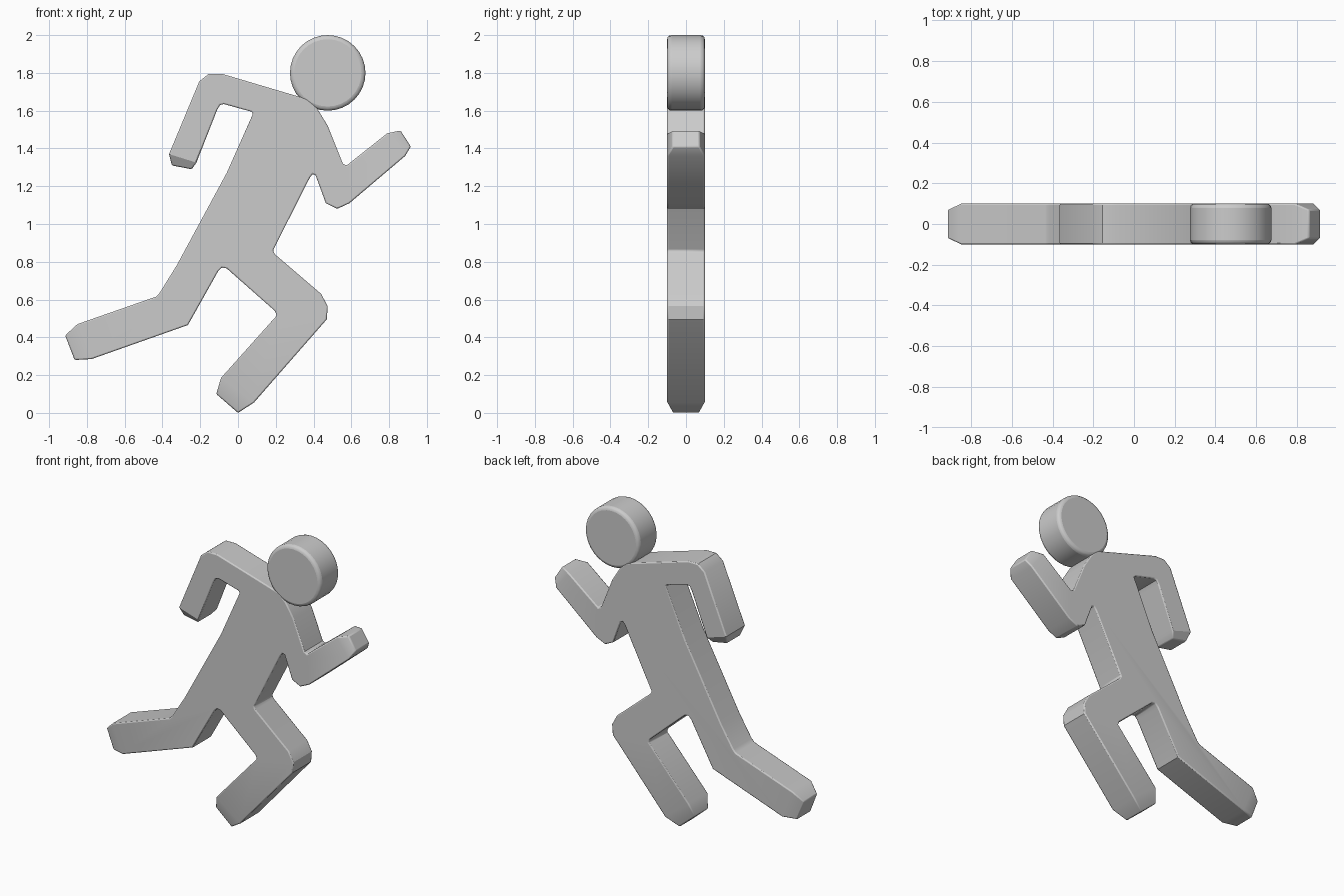
import bpy, bmesh, math

if "Cube" in bpy.data.objects:
    bpy.data.objects.remove(bpy.data.objects["Cube"])

HALF = 0.1       # half thickness of the figure
TIP_HALF = 0.07  # half thickness at hand and foot ends

# Outline (x, z) by body part, clockwise from the neck; pairs in tips are limb ends
front_arm = [(0.42, 1.61), (0.475, 1.52), (0.555, 1.32), (0.575, 1.31), (0.79, 1.48),
             (0.86, 1.495), (0.915, 1.41), (0.885, 1.36), (0.59, 1.11), (0.525, 1.08),
             (0.465, 1.11), (0.41, 1.26), (0.395, 1.265), (0.38, 1.245)]
front_leg = [(0.185, 0.86), (0.195, 0.84), (0.44, 0.63), (0.475, 0.565), (0.47, 0.495),
             (0.085, 0.055), (0.0, 0.0), (-0.115, 0.10), (-0.09, 0.185),
             (0.205, 0.515), (0.195, 0.54), (-0.06, 0.765), (-0.085, 0.77), (-0.105, 0.75)]
back_leg = [(-0.265, 0.465), (-0.775, 0.285), (-0.865, 0.28), (-0.915, 0.41),
            (-0.85, 0.47), (-0.435, 0.615), (-0.415, 0.635), (-0.325, 0.78), (-0.06, 1.27)]
back_arm = [(0.08, 1.585), (0.07, 1.595), (-0.075, 1.635), (-0.095, 1.63), (-0.11, 1.605),
            (-0.22, 1.325), (-0.245, 1.29), (-0.35, 1.31), (-0.365, 1.37),
            (-0.205, 1.755), (-0.155, 1.795), (-0.085, 1.795), (0.37, 1.66)]
outline = front_arm + front_leg + back_leg + back_arm
tips = [front_arm[5:7], front_leg[6:8], back_leg[2:4], back_arm[6:8]]
tip_starts = [outline.index(t[0]) for t in tips]
tip_ids = {i + k for i in tip_starts for k in (0, 1)}


def finish(obj, width, segments, angle):
    mod = obj.modifiers.new("soft_edges", 'BEVEL')
    mod.width, mod.segments = width, segments
    mod.limit_method, mod.angle_limit = 'ANGLE', math.radians(angle)
    bpy.context.view_layer.objects.active = obj
    obj.select_set(True)
    bpy.ops.object.shade_smooth_by_angle(angle=math.radians(30))
    obj.select_set(False)


# Body: flat slab with chamfered limb ends
bm = bmesh.new()
n = len(outline)
sides = []
for s in (-1, 1):
    ring = [bm.verts.new((x, s * (TIP_HALF if i in tip_ids else HALF), z))
            for i, (x, z) in enumerate(outline)]
    bm.faces.new([v for i, v in enumerate(ring) if i not in tip_ids])
    for i in tip_starts:
        bm.faces.new([ring[i - 1], ring[i], ring[i + 1], ring[i + 2]])
    sides.append(ring)
a, b = sides
for i in range(n):
    j = (i + 1) % n
    bm.faces.new([a[i], a[j], b[j], b[i]])
bmesh.ops.recalc_face_normals(bm, faces=bm.faces)
mesh = bpy.data.meshes.new("body")
bm.to_mesh(mesh)
bm.free()
body = bpy.data.objects.new("body", mesh)
bpy.context.collection.objects.link(body)
finish(body, 0.007, 2, 50)

# Head: thick disc with a rounded rim
bpy.ops.mesh.primitive_cylinder_add(vertices=32, radius=0.2, depth=2 * HALF,
                                    location=(0.475, 0, 1.8),
                                    rotation=(math.pi / 2, 0, 0))
head = bpy.context.object
head.name = "head"
finish(head, 0.022, 3, 40)
